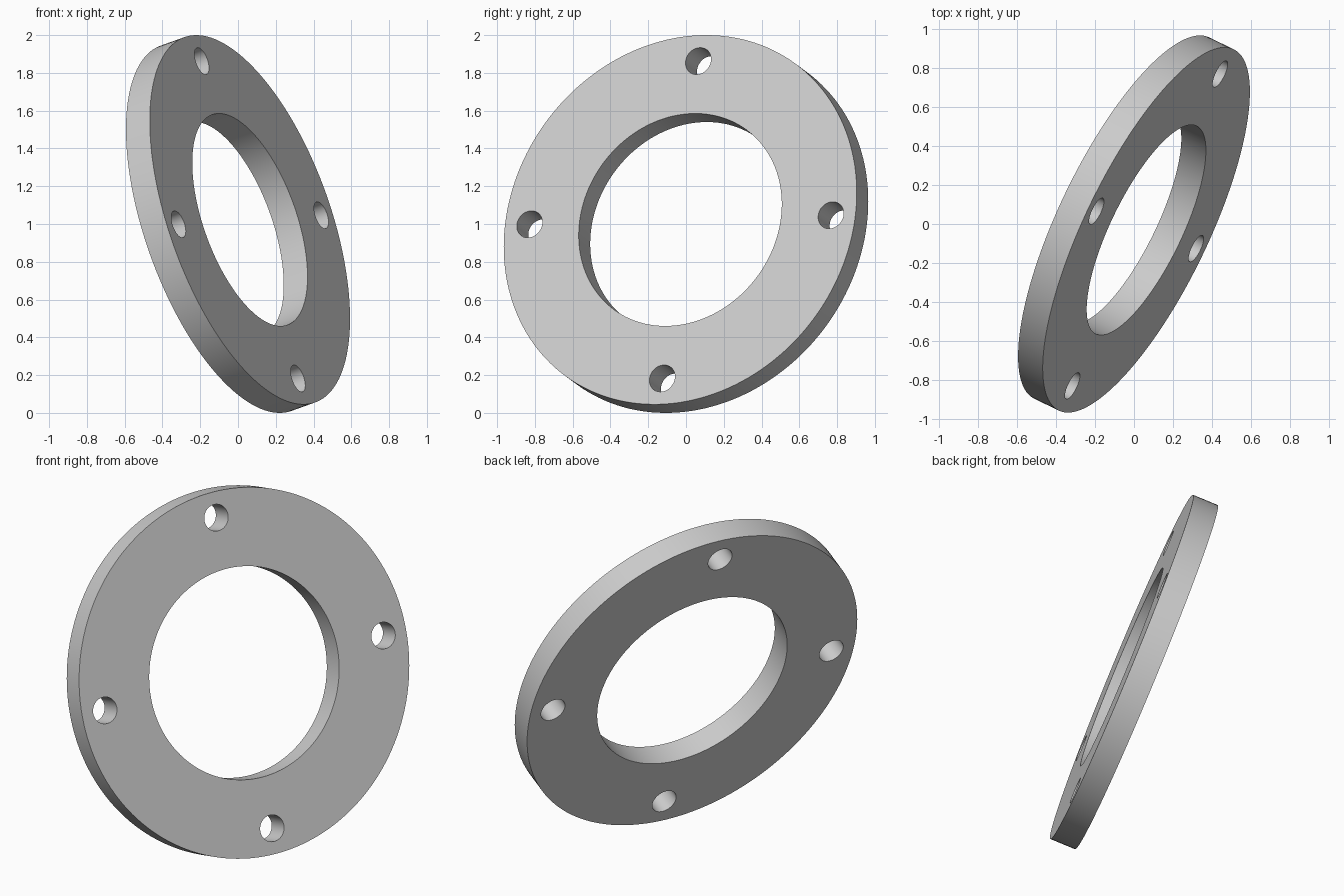
import bpy
import bmesh
from math import radians
from mathutils import Matrix, Vector

cube = bpy.data.objects.get("Cube")
if cube:
    bpy.data.objects.remove(cube, do_unlink=True)

OUTER, BORE, BOLT_CIRCLE, BOLT_HOLE = 1.027, 0.591, 0.883, 0.0745
THICKNESS = 0.147


def cylinders(name, specs, depth):
    """One object made of upright cylinders: (centre, radius, segments)."""
    bm = bmesh.new()
    for centre, radius, segments in specs:
        bmesh.ops.create_cone(bm, cap_ends=True, segments=segments,
                              radius1=radius, radius2=radius, depth=depth,
                              matrix=Matrix.Translation(centre))
    mesh = bpy.data.meshes.new(name)
    bm.to_mesh(mesh)
    bm.free()
    obj = bpy.data.objects.new(name, mesh)
    bpy.context.collection.objects.link(obj)
    return obj


# Flat disc, plus cutters for the bore and four bolt holes
ring = cylinders("flange_ring", [(Vector(), OUTER, 160)], THICKNESS)
holes = [(Vector(), BORE, 128)]
for i in range(4):
    turn = Matrix.Rotation(radians(90 * i), 3, 'Z')
    holes.append((turn @ Vector((BOLT_CIRCLE, 0, 0)), BOLT_HOLE, 48))
cutter = cylinders("hole_cutter", holes, THICKNESS * 3)
cutter.hide_render = True

# Cut the holes and drop the cutter
cut = ring.modifiers.new("holes", 'BOOLEAN')
cut.operation = 'DIFFERENCE'
cut.solver = 'EXACT'
cut.object = cutter
bpy.ops.object.select_all(action='DESELECT')
bpy.context.view_layer.objects.active = ring
ring.select_set(True)
bpy.ops.object.modifier_apply(modifier=cut.name)
bpy.data.objects.remove(cutter, do_unlink=True)
bpy.ops.object.shade_smooth_by_angle(angle=radians(30))

# Plain grey finish
grey = bpy.data.materials.new("light_grey")
grey.use_nodes = True
colour = (0.6, 0.6, 0.6, 1)
grey.diffuse_color = colour
grey.node_tree.nodes["Principled BSDF"].inputs["Base Color"].default_value = colour
ring.data.materials.clear()
ring.data.materials.append(grey)

# Tilt: local z is the ring axis, local x points at the upper bolt hole
axis = Vector((0.8565, -0.415, 0.307)).normalized()
upper = Vector((-0.258, 0.097, 0.84))
upper = (upper - axis * upper.dot(axis)).normalized()
side = axis.cross(upper)
tilt = Matrix((upper, side, axis)).transposed().to_4x4()
ring.matrix_world = Matrix.Translation((0, 0, 1)) @ tilt
